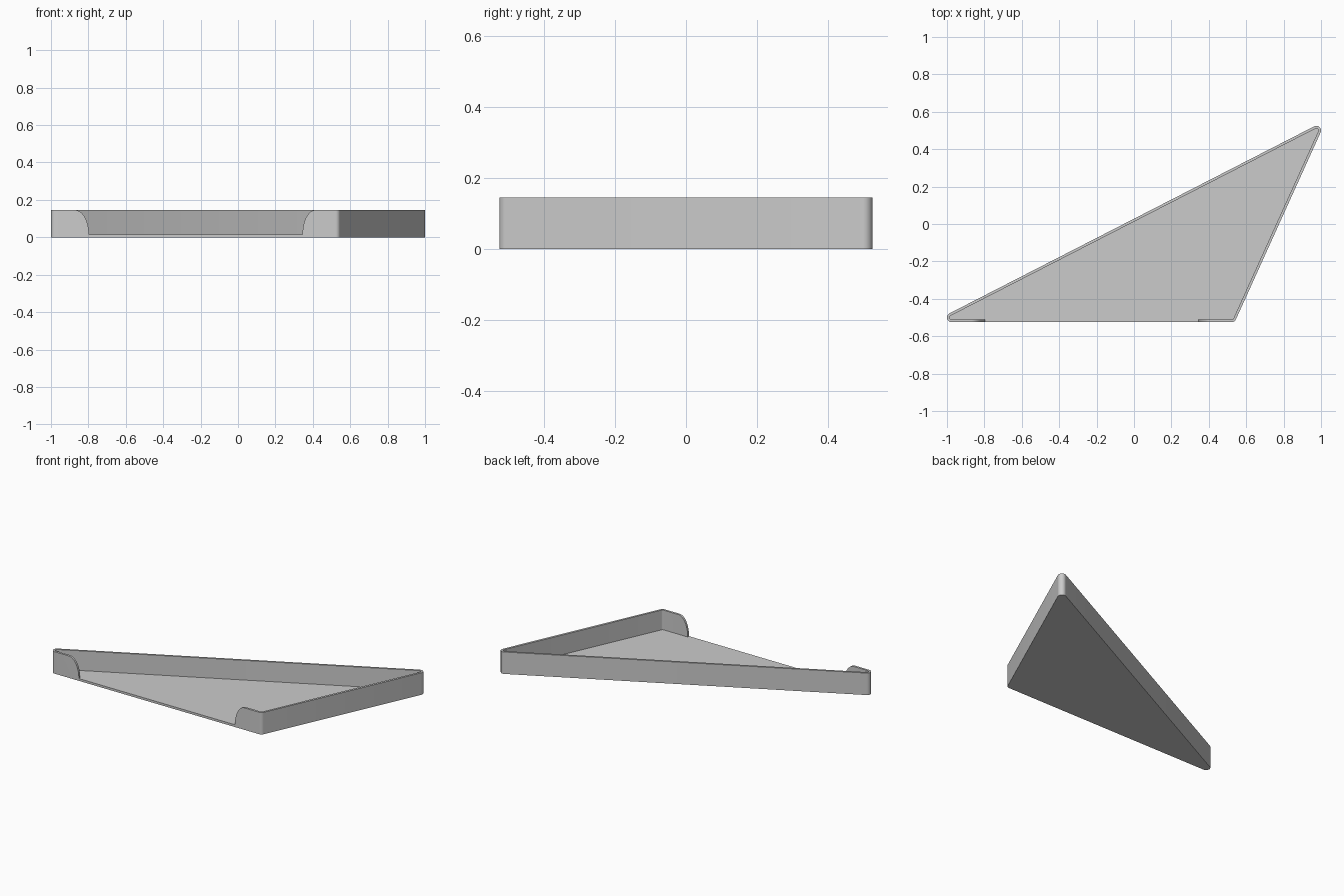
import bpy, bmesh
from math import atan2, cos, sin, pi, tau, radians
from mathutils import Vector

if "Cube" in bpy.data.objects:
    bpy.data.objects.remove(bpy.data.objects["Cube"])

HEIGHT, FLOOR, WALL, RADIUS = 0.145, 0.015, 0.014, 0.025
# Centres of the rounded corners, counter-clockwise
CORNERS = [Vector(c) for c in ((-0.975, -0.5), (0.522, -0.5), (0.975, 0.5))]
STEPS = 10

grey = bpy.data.materials.new("plain grey")
grey.use_nodes = True
grey.diffuse_color = (0.6, 0.6, 0.6, 1)
grey.node_tree.nodes["Principled BSDF"].inputs["Base Color"].default_value = grey.diffuse_color


def outline(radius):
    """Rounded triangle around the corner centres."""
    points = []
    for i, corner in enumerate(CORNERS):
        into = corner - CORNERS[i - 1]
        out = CORNERS[(i + 1) % 3] - corner
        start = atan2(into.y, into.x) - pi / 2
        sweep = (atan2(out.y, out.x) - pi / 2 - start) % tau
        for s in range(STEPS + 1):
            a = start + sweep * s / STEPS
            points.append((corner.x + radius * cos(a), corner.y + radius * sin(a)))
    return points


def finish(bm, name):
    bmesh.ops.recalc_face_normals(bm, faces=bm.faces)
    mesh = bpy.data.meshes.new(name)
    bm.to_mesh(mesh)
    bm.free()
    mesh.materials.append(grey)
    obj = bpy.data.objects.new(name, mesh)
    bpy.context.collection.objects.link(obj)
    return obj


# Tray: outer wall, rim, inner wall and floor
bm = bmesh.new()
outer, inner = outline(RADIUS), outline(RADIUS - WALL)
rings = [[bm.verts.new((x, y, z)) for x, y in pts]
         for pts, z in ((outer, 0), (outer, HEIGHT), (inner, HEIGHT), (inner, FLOOR))]
bm.faces.new(rings[0])
bm.faces.new(rings[-1])
for low, high in zip(rings, rings[1:]):
    for i in range(len(low)):
        bm.faces.new((low[i - 1], low[i], high[i], high[i - 1]))
tray = finish(bm, "triangular_tray")

# Front opening with curved ends
profile = []
for centre, reach in ((-0.87, 0.073), (0.412, -0.067)):
    end = [(centre + reach * cos(pi / 2 * s / 16),
            FLOOR + (HEIGHT - FLOOR) * sin(pi / 2 * s / 16)) for s in range(17)]
    end.append((centre, HEIGHT + 0.1))
    profile += end if reach > 0 else end[::-1]
bm = bmesh.new()
face = bm.faces.new([bm.verts.new((x, -0.6, z)) for x, z in profile])
sides = bmesh.ops.extrude_face_region(bm, geom=[face])
moved = [v for v in sides["geom"] if isinstance(v, bmesh.types.BMVert)]
bmesh.ops.translate(bm, verts=moved, vec=(0, 0.095, 0))
cutter = finish(bm, "front_opening_cutter")
cutter.hide_render = True

bpy.ops.object.select_all(action="DESELECT")
tray.select_set(True)
bpy.context.view_layer.objects.active = tray
cut = tray.modifiers.new("front opening", "BOOLEAN")
cut.operation, cut.solver, cut.object = "DIFFERENCE", "EXACT", cutter
bpy.ops.object.modifier_apply(modifier=cut.name)
bpy.data.objects.remove(cutter)
bpy.ops.object.shade_smooth_by_angle(angle=radians(30))
